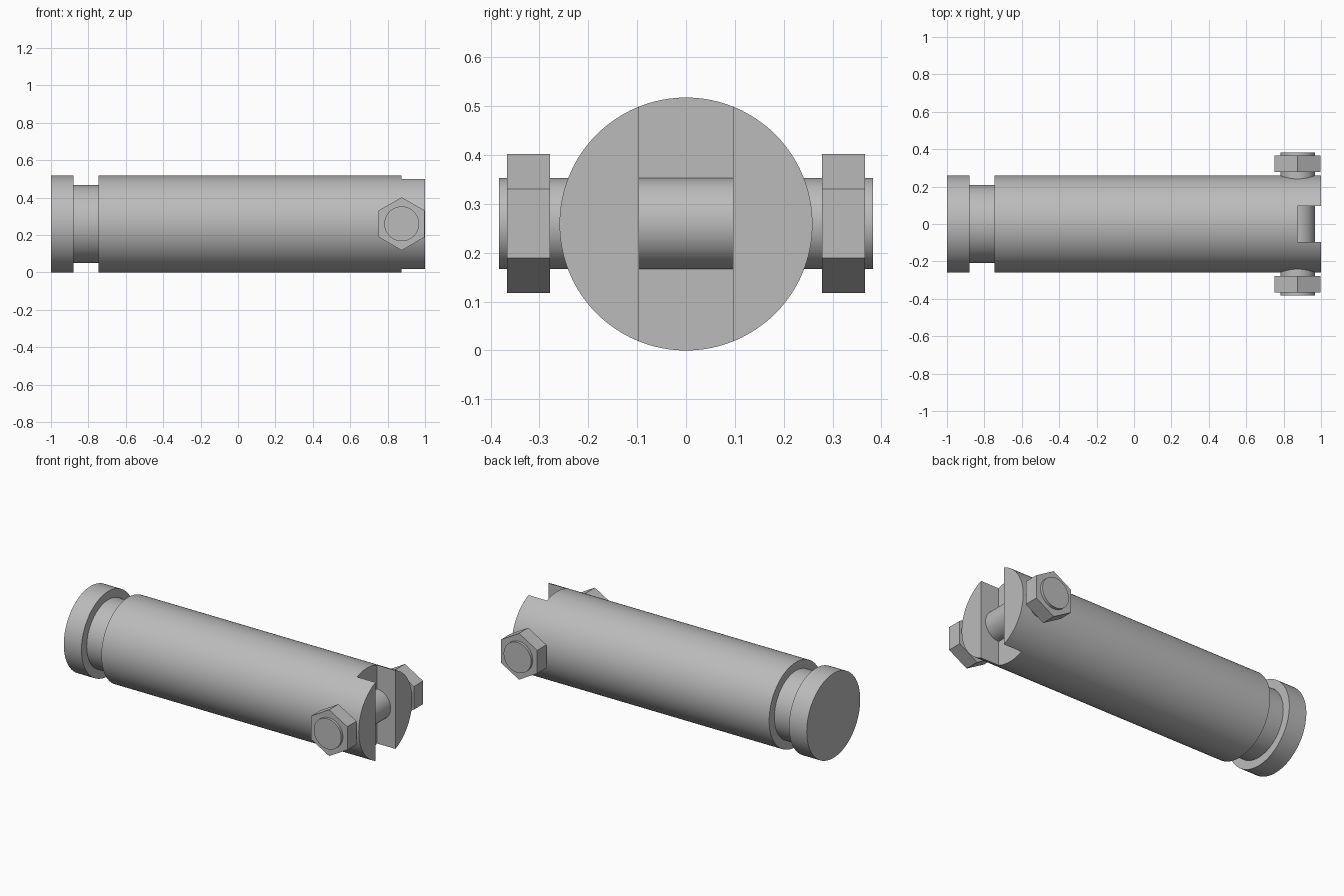
import bpy, bmesh, math
from mathutils import Matrix

default = bpy.data.objects.get("Cube")
if default:
    bpy.data.objects.remove(default, do_unlink=True)

R = 0.259          # body radius and axis height
PIN_X = 0.875      # cross bolt position, also the slot floor

steel = bpy.data.materials.new("grey steel")
steel.use_nodes = True
colour = (0.5, 0.5, 0.5, 1)
steel.diffuse_color = colour
steel.node_tree.nodes["Principled BSDF"].inputs["Base Color"].default_value = colour


def finish(obj, name):
    obj.name = obj.data.name = name
    obj.data.materials.append(steel)
    bpy.ops.object.select_all(action="DESELECT")
    obj.select_set(True)
    bpy.context.view_layer.objects.active = obj
    bpy.ops.object.shade_smooth_by_angle(angle=math.radians(30))


def lathe_x(profile, segments):
    """Closed solid of revolution about the x axis from (x, radius) points."""
    bm = bmesh.new()
    rings = []
    for x, r in profile:
        angles = [2 * math.pi * i / segments for i in range(segments)]
        rings.append([bm.verts.new((x, r * math.sin(a), R + r * math.cos(a))) for a in angles])
    for a, b in zip(rings, rings[1:]):
        for i in range(segments):
            j = (i + 1) % segments
            bm.faces.new((a[i], a[j], b[j], b[i]))
    bm.faces.new(rings[0])
    bm.faces.new(rings[-1])
    bmesh.ops.recalc_face_normals(bm, faces=bm.faces)
    mesh = bpy.data.meshes.new("body")
    bm.to_mesh(mesh)
    bm.free()
    obj = bpy.data.objects.new("body", mesh)
    bpy.context.collection.objects.link(obj)
    return obj


def prism_y(name, sides, radius, y0, y1):
    """Cylinder or prism along y on the bolt axis, with a corner pointing up."""
    bpy.ops.mesh.primitive_cylinder_add(vertices=sides, radius=radius, depth=y1 - y0)
    obj = bpy.context.object
    obj.data.transform(Matrix.Rotation(math.pi / 2, 4, "X"))
    obj.location = (PIN_X, (y0 + y1) / 2, R + 0.001)
    finish(obj, name)


# Grooved round body
groove = 0.208
body = lathe_x([(-1, R), (-0.88, R), (-0.88, groove), (-0.745, groove),
                (-0.745, R), (1, R)], 96)

# Slot across the fork end
bpy.ops.mesh.primitive_cube_add(size=1, location=(PIN_X + 0.25, 0, R))
cutter = bpy.context.object
cutter.name = "slot_cutter"
cutter.scale = (0.5, 0.192, 1)
cutter.hide_render = True
slot = body.modifiers.new("slot", "BOOLEAN")
slot.operation = "DIFFERENCE"
slot.solver = "EXACT"
slot.object = cutter
bpy.context.view_layer.objects.active = body
bpy.ops.object.modifier_apply(modifier="slot")
bpy.data.objects.remove(cutter, do_unlink=True)
finish(body, "body")

# Cross bolt with a hexagonal nut on each side
prism_y("cross_bolt", 64, 0.093, -0.383, 0.383)
prism_y("front_nut", 6, 0.142, -0.367, -0.278)
prism_y("back_nut", 6, 0.142, 0.278, 0.367)
